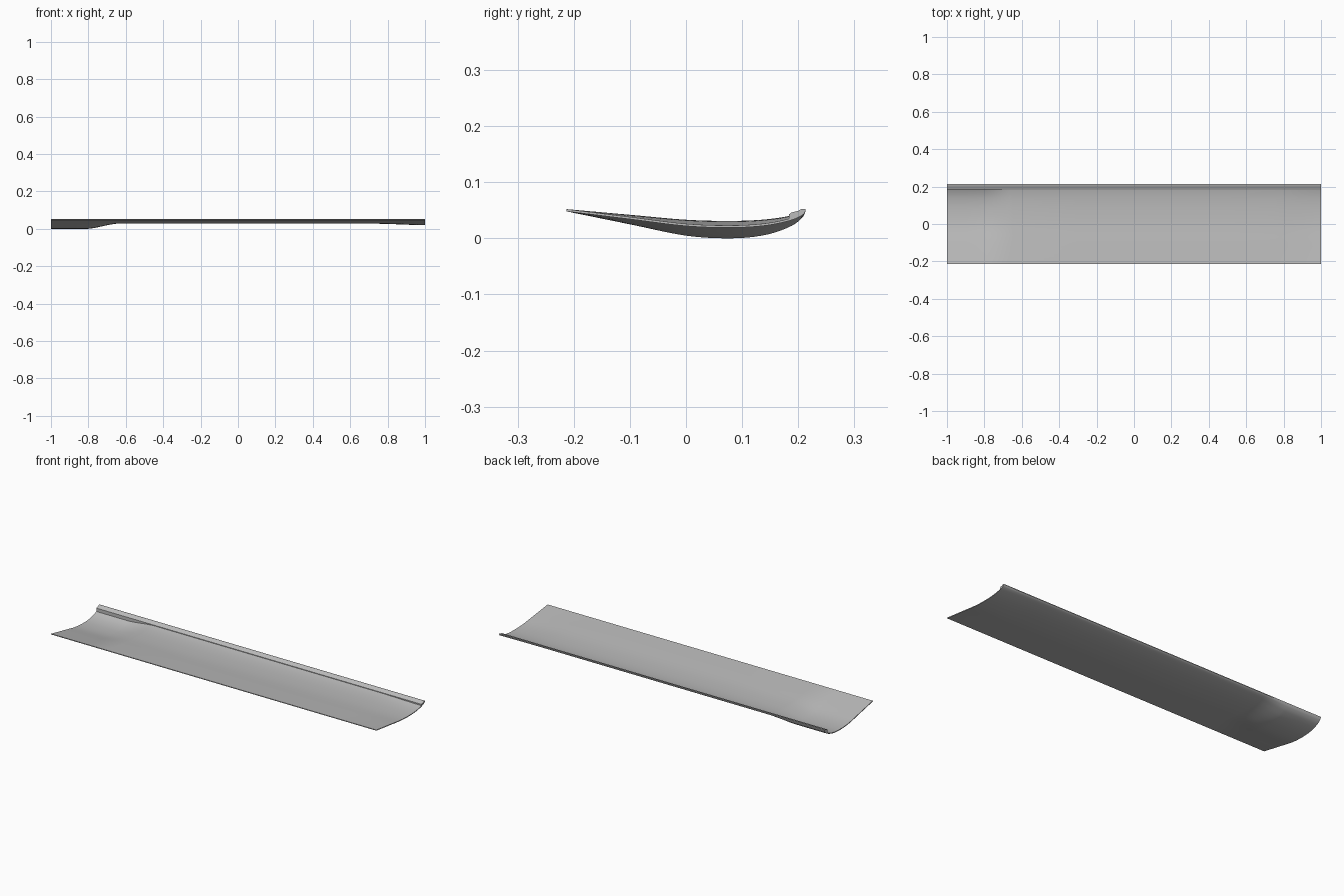
import bpy, bmesh, math

cube = bpy.data.objects.get("Cube")
if cube:
    bpy.data.objects.remove(cube)

grey = bpy.data.materials.new("plain grey")
grey.use_nodes = True
colour = (0.5, 0.5, 0.5, 1)
grey.diffuse_color = colour
grey.node_tree.nodes["Principled BSDF"].inputs["Base Color"].default_value = colour

EDGE_Z, THICK, LIP_Y = 0.048, 0.004, 0.184

# Underside curve across the panel: (y, fraction of full depth)
KEYS = [(-0.213, 0), (-0.1, 0.48), (0, 0.9), (0.08, 1), (0.14, 0.88),
        (0.184, 0.58), (0.206, 0.26), (0.213, 0)]


def spline(keys, steps):
    """Catmull-Rom curve through the keys."""
    pts = [keys[0]] + keys + [keys[-1]]
    out = []
    for a, b, c, d in zip(pts, pts[1:], pts[2:], pts[3:]):
        for i in range(steps):
            t = i / steps
            out.append(tuple(
                0.5 * (2 * q + (r - p) * t + (2 * p - 5 * q + 4 * r - s) * t * t
                       + (3 * q - p - 3 * r + s) * t ** 3)
                for p, q, r, s in zip(a, b, c, d)))
    return out + [keys[-1]]


def ease(x, a, b):
    t = min(1, max(0, (x - a) / (b - a)))
    return 0.5 * t + 0.5 * t * t * (3 - 2 * t)


def depth(x):
    """Deep scoop at the right end, shallow middle, slight dip at the left end."""
    return 0.048 - 0.027 * ease(x, -0.8, -0.65) + 0.008 * ease(x, 0.75, 1)


CURVE = spline(KEYS, 6)


def section(x):
    """Closed outline: underside, raised back lip, then the inner face."""
    under = [(y, EDGE_Z - depth(x) * f) for y, f in CURVE]
    inner = [(y, z + THICK) for y, z in under if y <= LIP_Y + 0.0001]
    foot = inner[-1][1]
    lip = [(0.213, 0.052), (0.205, 0.052), (0.2, 0.049), (0.188, 0.046),
           (LIP_Y, max(0.043, foot + 0.001))]
    return [(x, y, z) for y, z in under + lip + inner[::-1]]


# Stations along the span, denser in the transitions
stations = [-1, -0.9]
stations += [-0.8 + 0.15 * i / 10 for i in range(11)]
stations += [-0.3, 0.1, 0.5]
stations += [0.75 + 0.25 * i / 8 for i in range(9)]

bm = bmesh.new()
rings = [[bm.verts.new(p) for p in section(x)] for x in stations]
n = len(rings[0])
for a, b in zip(rings, rings[1:]):
    for i in range(n):
        j = (i + 1) % n
        bm.faces.new((a[i], a[j], b[j], b[i]))
bm.faces.new(rings[0])
bm.faces.new(rings[-1][::-1])
bmesh.ops.recalc_face_normals(bm, faces=bm.faces)

mesh = bpy.data.meshes.new("curved_panel")
bm.to_mesh(mesh)
bm.free()
mesh.materials.append(grey)
panel = bpy.data.objects.new("curved_panel", mesh)
bpy.context.collection.objects.link(panel)

bpy.ops.object.select_all(action='DESELECT')
panel.select_set(True)
bpy.context.view_layer.objects.active = panel
bpy.ops.object.shade_smooth_by_angle(angle=math.radians(30))
